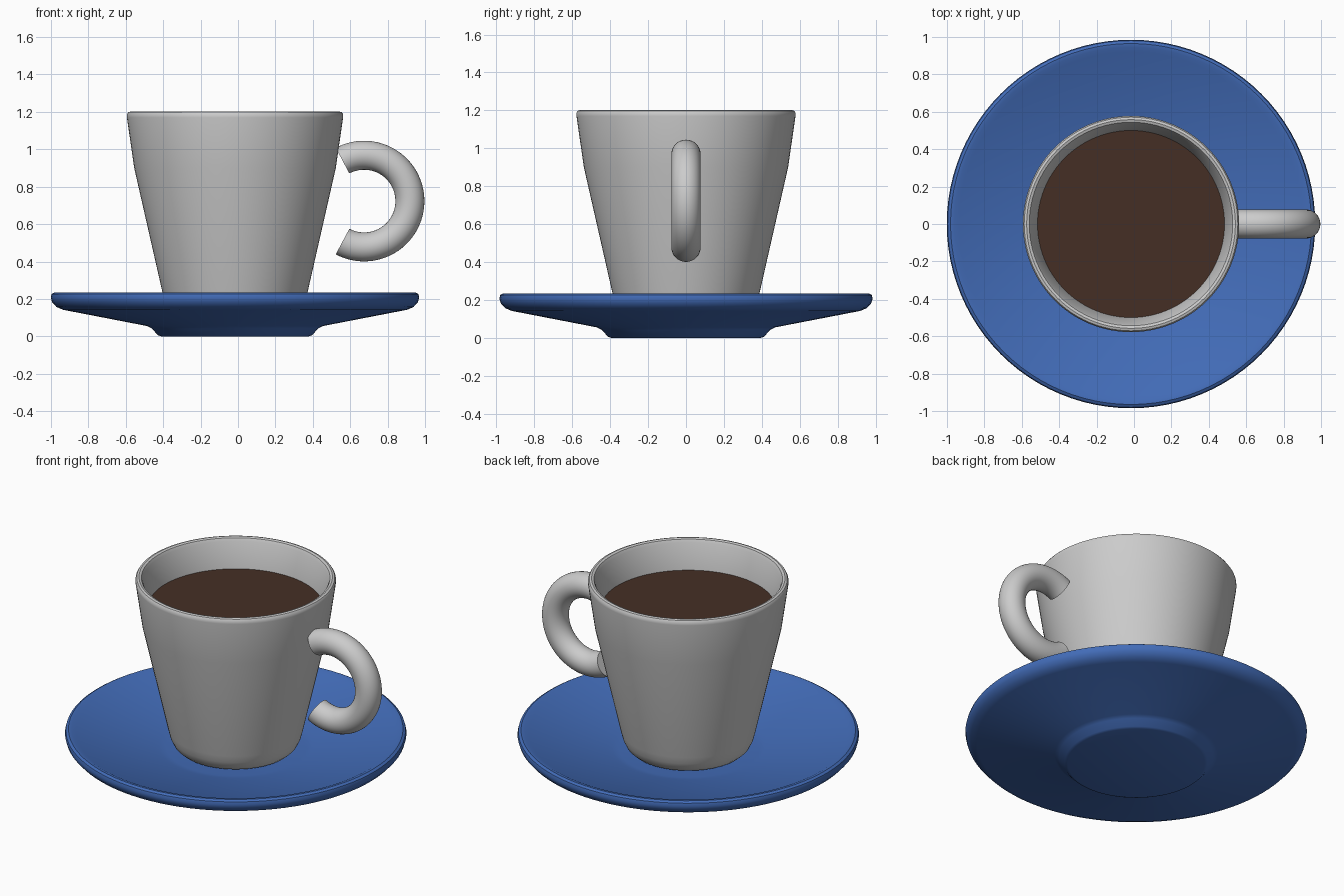
import bpy
import bmesh
import math

if "Cube" in bpy.data.objects:
    bpy.data.objects.remove(bpy.data.objects["Cube"])

CX = -0.016  # shared axis of cup and saucer


def finish(obj, color=None):
    bpy.ops.object.select_all(action='DESELECT')
    obj.select_set(True)
    bpy.context.view_layer.objects.active = obj
    bpy.ops.object.shade_smooth_by_angle(angle=math.radians(35))
    if color:
        mat = bpy.data.materials.new(obj.name + "_colour")
        mat.diffuse_color = (*color, 1)
        mat.use_nodes = True
        mat.node_tree.nodes["Principled BSDF"].inputs["Base Color"].default_value = mat.diffuse_color
        obj.data.materials.append(mat)


def mesh_object(name, bm, color=None):
    bmesh.ops.recalc_face_normals(bm, faces=bm.faces)
    mesh = bpy.data.meshes.new(name)
    bm.to_mesh(mesh)
    bm.free()
    obj = bpy.data.objects.new(name, mesh)
    bpy.context.collection.objects.link(obj)
    finish(obj, color)
    return obj


def lathe(name, profile, color=None, steps=96):
    """Spin an (r, z) profile around the shared vertical axis."""
    bm = bmesh.new()
    verts = [bm.verts.new((CX + r, 0, z)) for r, z in profile]
    edges = [bm.edges.new(pair) for pair in zip(verts, verts[1:])]
    bmesh.ops.spin(bm, geom=verts + edges, cent=(CX, 0, 0), axis=(0, 0, 1),
                   angle=math.tau, steps=steps)
    bmesh.ops.remove_doubles(bm, verts=bm.verts, dist=1e-4)
    return mesh_object(name, bm, color)


# Saucer: foot, sloping underside, rounded rim, shallow well
lathe("saucer", [
    (0, 0), (0.395, 0), (0.412, 0.006), (0.445, 0.042), (0.47, 0.055),
    (0.92, 0.142), (0.955, 0.157), (0.978, 0.183), (0.985, 0.208),
    (0.98, 0.226), (0.965, 0.235), (0.945, 0.233), (0.92, 0.22),
    (0.47, 0.133), (0.44, 0.126), (0.40, 0.12), (0, 0.12),
], (0.055, 0.15, 0.48))

# Cup: chamfered base, tapered wall, rounded lip, hollow inside
lathe("cup", [
    (0, 0.122), (0.31, 0.122), (0.335, 0.133), (0.358, 0.155), (0.377, 0.195),
    (0.389, 0.24), (0.539, 0.90), (0.578, 1.17), (0.578, 1.187),
    (0.571, 1.198), (0.558, 1.202), (0.544, 1.197), (0.535, 1.18),
    (0.500, 1.02), (0.485, 0.90), (0.335, 0.24), (0.29, 0.19), (0, 0.19),
])

# Coffee surface
bm = bmesh.new()
bmesh.ops.create_circle(bm, cap_ends=True, segments=96, radius=0.501)
for v in bm.verts:
    v.co.x += CX
    v.co.z += 1.02
mesh_object("coffee", bm, (0.06, 0.028, 0.018))

# Handle: open ring arc swept with a round section, flat ends
R, r, hx, hz, half = 0.245, 0.0775, 0.674, 0.723, math.radians(118)
bm = bmesh.new()
sides, steps = 32, 64
ring = []
for i in range(sides):
    t = math.tau * i / sides
    d = R + r * math.cos(t)
    ring.append(bm.verts.new((hx + d * math.cos(half), r * math.sin(t),
                              hz + d * math.sin(half))))
start = bm.faces.new(ring)
bmesh.ops.spin(bm, geom=list(start.edges), cent=(hx, 0, hz), axis=(0, 1, 0),
               angle=2 * half, steps=steps)
bmesh.ops.holes_fill(bm, edges=[e for e in bm.edges if e.is_boundary], sides=0)
mesh_object("handle", bm)
